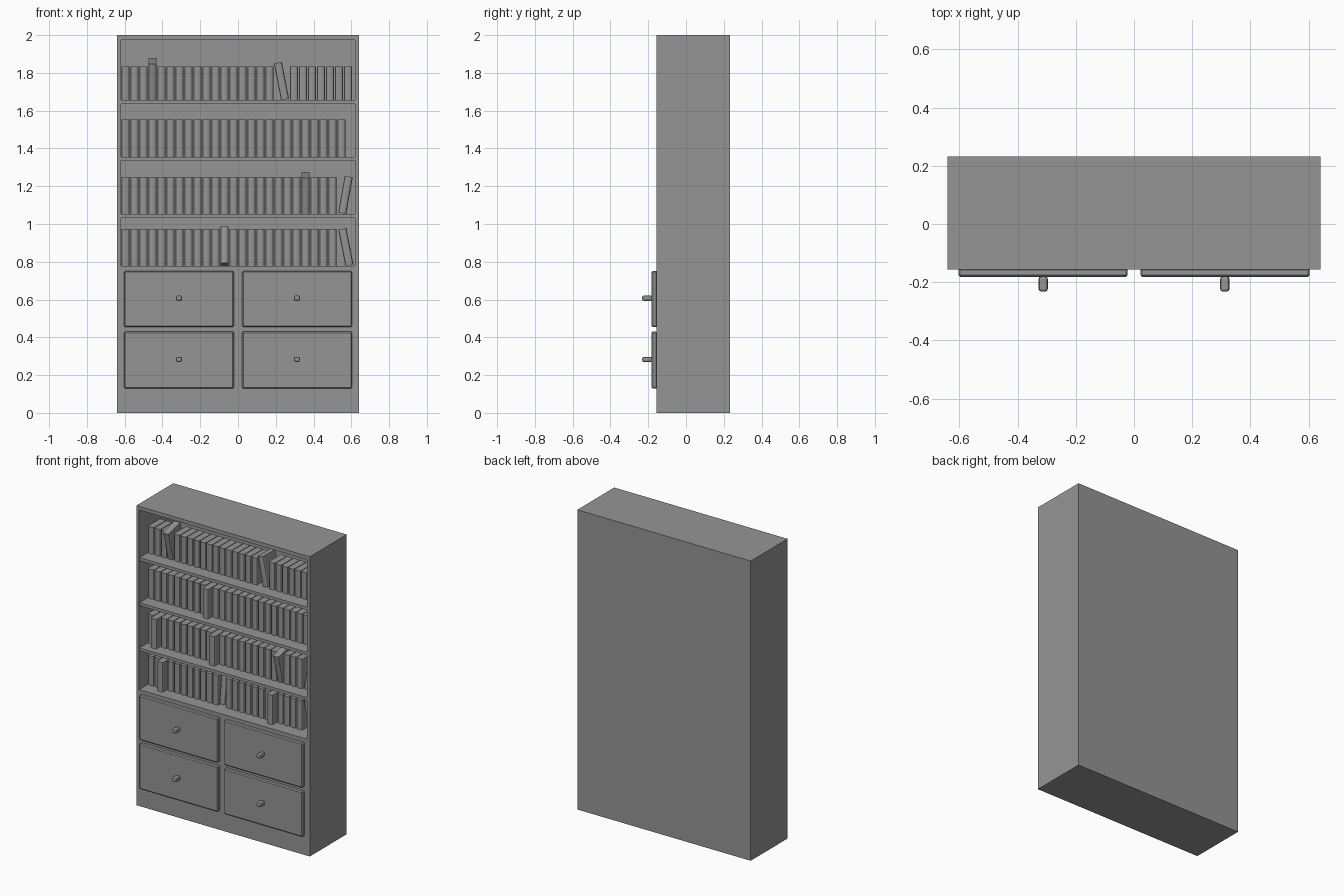
import bpy
import bmesh
from math import radians, sin, cos, pi
from mathutils import Matrix

cube = bpy.data.objects.get("Cube")
if cube:
    bpy.data.objects.remove(cube, do_unlink=True)

grey = bpy.data.materials.new("plain grey")
grey.use_nodes = True
COLOUR = (0.3, 0.3, 0.3, 1)
grey.diffuse_color = COLOUR
grey.node_tree.nodes["Principled BSDF"].inputs["Base Color"].default_value = COLOUR


def place(name, mesh, location=(0, 0, 0)):
    obj = bpy.data.objects.new(name, mesh)
    obj.location = location
    bpy.context.collection.objects.link(obj)
    return obj


def finish(bm, name):
    bmesh.ops.recalc_face_normals(bm, faces=bm.faces)
    mesh = bpy.data.meshes.new(name)
    bm.to_mesh(mesh)
    bm.free()
    mesh.materials.append(grey)
    return mesh


def box(name, lo, hi):
    """Box between two corners."""
    size = [b - a for a, b in zip(lo, hi)]
    mid = [(a + b) / 2 for a, b in zip(lo, hi)]
    bm = bmesh.new()
    bmesh.ops.create_cube(bm, size=1, matrix=Matrix.Diagonal((*size, 1)))
    return place(name, finish(bm, name), mid)


def bevel(obj, width, segments=1):
    mod = obj.modifiers.new("bevel", "BEVEL")
    mod.width = width
    mod.segments = segments


# Cabinet: a solid block whose upper front is pushed in as one open bay
W, FRONT, BACK = 0.64, -0.157, 0.232
IN, FLOOR, CEILING = 0.62, 0.777, 1.975
bm = bmesh.new()
outer = [(-W, 0), (W, 0), (W, 2), (-W, 2)]
inner = [(-IN, FLOOR), (IN, FLOOR), (IN, CEILING), (-IN, CEILING)]


def ring(points, y):
    return [bm.verts.new((x, y, z)) for x, z in points]


loops = [ring(outer, BACK), ring(outer, FRONT), ring(inner, FRONT), ring(inner, 0.21)]
for a, b in zip(loops, loops[1:]):
    for i in range(4):
        j = (i + 1) % 4
        bm.faces.new((a[i], a[j], b[j], b[i]))
bm.faces.new(loops[0])
bm.faces.new(loops[-1])
place("cabinet", finish(bm, "cabinet"))

# Shelves
shelf_tops = [1.656, 1.355, 1.053]
for i, z in enumerate(shelf_tops):
    box(f"shelf_{i + 1}", (-IN, FRONT + 0.004, z - 0.02), (IN, 0.21, z))

# Drawers with knobs
for side, name in ((1, "left"), (-1, "right")):
    for level, low, high in (("upper", 0.455, 0.752), ("lower", 0.128, 0.43)):
        xs = sorted((side * 0.022, side * 0.603))
        drawer = box(f"{level}_{name}_drawer", (xs[0], -0.182, low), (xs[1], FRONT + 0.005, high))
        bevel(drawer, 0.006)
        x, z = side * 0.312, (low + high) / 2 + 0.004
        knob = box(f"{level}_{name}_knob", (x - 0.016, -0.232, z - 0.014), (x + 0.016, -0.18, z + 0.014))
        bevel(knob, 0.009, 2)

# Book: rounded spine profile extruded upwards, origin at the foot of the spine
BOOK_W, BOOK_D, BOOK_H, PITCH = 0.043, 0.13, 0.197, 0.0477
bm = bmesh.new()
half = BOOK_W / 2
profile = [(half, BOOK_D), (-half, BOOK_D)]
profile += [(-half * cos(pi * i / 6), 0.01 - 0.01 * sin(pi * i / 6)) for i in range(7)]
base = bm.faces.new([bm.verts.new((x, y, 0)) for x, y in profile])
top = bmesh.ops.extrude_face_region(bm, geom=[base])
verts = [v for v in top["geom"] if isinstance(v, bmesh.types.BMVert)]
bmesh.ops.translate(bm, verts=verts, vec=(0, 0, BOOK_H))
book_mesh = finish(bm, "book")

# Each row: base height, upright count, pulled-out books, tipped books, leaning books (x, angle)
SPINE_Y = -0.07
rows = [
    (1.656, 17, {}, {3: 14}, [(0.249, -11)]),
    (1.355, 25, {9}, {}, []),
    (1.053, 24, {1, 10}, {20: 14}, [(0.552, 10)]),
    (0.777, 24, {2, 19}, {11: -7}, [(0.59, -11)]),
]


def add_book(row, x, z, y=SPINE_Y):
    return place(f"book_row_{row + 1}", book_mesh, (x, y, z))


for row, (z, count, pulled, tipped, leaning) in enumerate(rows):
    drop = 0.018 if row == 0 else 0
    xs = [-IN + (i + 0.5) * PITCH for i in range(count)]
    for i, x in enumerate(xs):
        book = add_book(row, x, z - drop, SPINE_Y - (0.04 if i in pulled else 0))
        if i in tipped:
            angle = radians(tipped[i])
            book.rotation_euler.x = angle
            book.location.z = z + max(0, -BOOK_D * sin(angle))
    for x, degrees in leaning:
        book = add_book(row, x, z + 0.004)
        book.rotation_euler.y = radians(degrees)

# Last books of the top row, beyond the leaning one
for i in range(7):
    add_book(0, 0.272 + (i + 0.5) * PITCH, rows[0][0] - 0.018)
